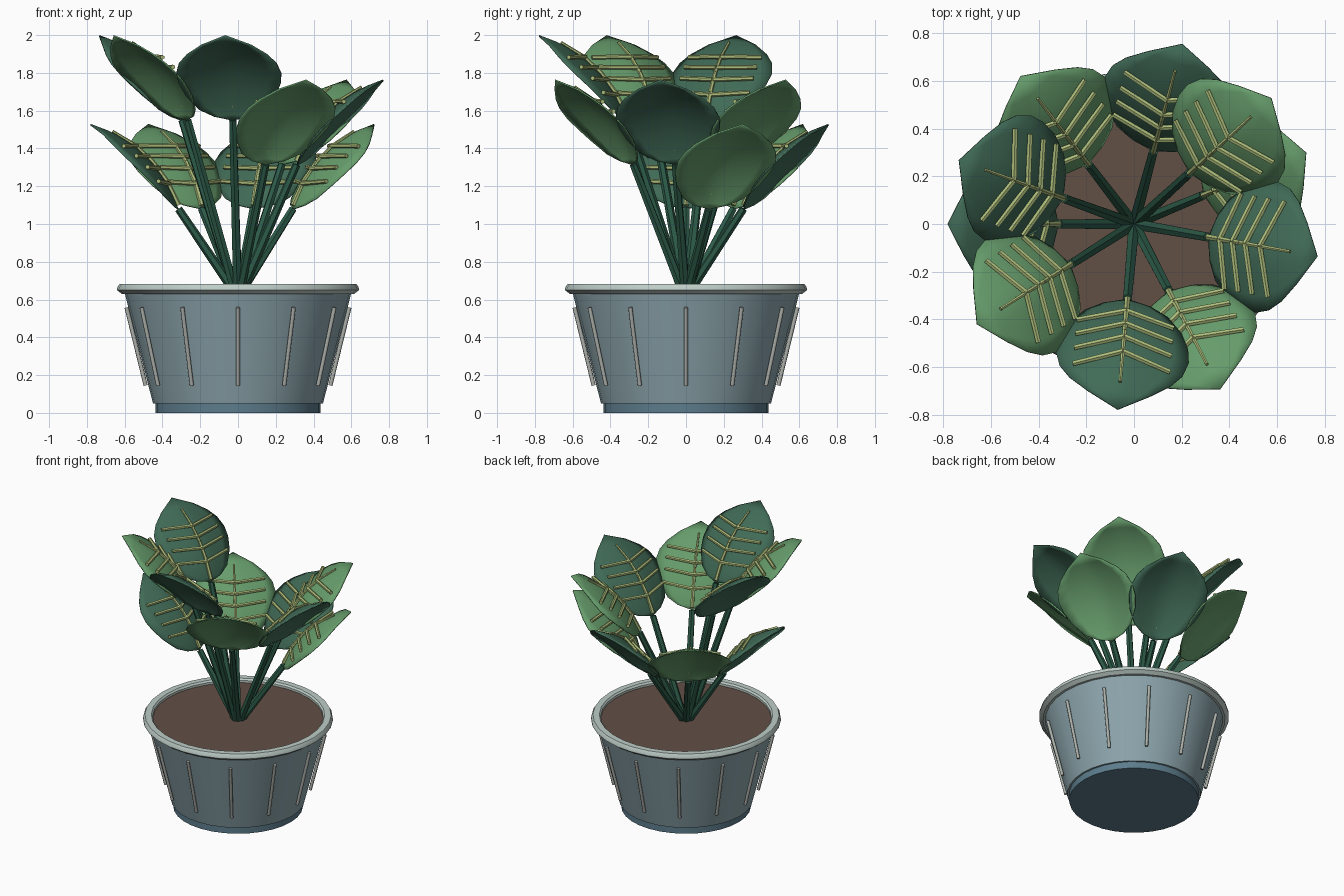
import bpy, bmesh, math
from mathutils import Vector, Matrix

cube = bpy.data.objects.get("Cube")
if cube:
    bpy.data.objects.remove(cube, do_unlink=True)


def material(name, rgb):
    lin = [((c / 255 + 0.055) / 1.055) ** 2.4 for c in rgb] + [1.0]
    m = bpy.data.materials.new(name)
    m.use_nodes = True
    m.diffuse_color = lin
    bsdf = next(n for n in m.node_tree.nodes if n.type == 'BSDF_PRINCIPLED')
    bsdf.inputs["Base Color"].default_value = lin
    return m


POT = material("pot blue grey", (140, 165, 172))
FOOT = material("foot slate blue", (92, 124, 140))
RIM = material("rim pale grey", (190, 205, 199))
RIB = material("rib warm grey", (172, 176, 170))
SOIL = material("soil brown", (97, 78, 69))
STEM = material("stem green", (44, 90, 72))
DARK = material("leaf dark green", (64, 106, 86))
LIGHT = material("leaf light green", (102, 156, 107))
VEIN = material("vein yellow green", (172, 188, 122))


def finish(bm, name, mat, smooth=30):
    me = bpy.data.meshes.new(name)
    bm.to_mesh(me)
    bm.free()
    ob = bpy.data.objects.new(name, me)
    bpy.context.scene.collection.objects.link(ob)
    me.materials.append(mat)
    bpy.ops.object.select_all(action='DESELECT')
    ob.select_set(True)
    bpy.context.view_layer.objects.active = ob
    if smooth:
        bpy.ops.object.shade_smooth_by_angle(angle=math.radians(smooth))
    return ob


def lathe(name, profile, mat, sides=32):
    """Revolve (radius, z) points about the z axis."""
    bm = bmesh.new()
    vs = [bm.verts.new((r, 0, z)) for r, z in profile]
    es = [bm.edges.new(p) for p in zip(vs, vs[1:])]
    bmesh.ops.spin(bm, geom=vs + es, cent=(0, 0, 0), axis=(0, 0, 1),
                   angle=math.tau, steps=sides, use_merge=True)
    bmesh.ops.remove_doubles(bm, verts=bm.verts, dist=1e-5)
    bmesh.ops.recalc_face_normals(bm, faces=bm.faces)
    return finish(bm, name, mat)


def rod(bm, a, b, r1, r2, sides=6):
    """Add a tapered rod from a to b."""
    d = b - a
    mat = Matrix.Translation((a + b) / 2) @ d.to_track_quat('Z', 'Y').to_matrix().to_4x4()
    bmesh.ops.create_cone(bm, cap_ends=True, segments=sides, radius1=r1,
                          radius2=r2, depth=d.length, matrix=mat)


# Pot
lathe("pot_foot", [(0, 0), (0.437, 0), (0.437, 0.055), (0, 0.055)], FOOT)
lathe("pot_body", [(0, 0.05), (0.45, 0.05), (0.60, 0.635), (0.57, 0.635), (0, 0.635)], POT)
lathe("pot_rim", [(0.575, 0.63), (0.615, 0.63), (0.641, 0.65), (0.639, 0.664),
                  (0.628, 0.682), (0.585, 0.682), (0.575, 0.67), (0.575, 0.63)], RIM)
lathe("soil", [(0, 0.64), (0.58, 0.64), (0.58, 0.654), (0, 0.654)], SOIL)

# Ribs around the pot
bm = bmesh.new()
for i in range(12):
    d = Vector((math.cos(i * math.tau / 12), math.sin(i * math.tau / 12), 0))
    rod(bm, d * 0.489 + Vector((0, 0, 0.145)), d * 0.59 + Vector((0, 0, 0.558)), 0.011, 0.011, 8)
finish(bm, "pot_ribs", RIB, 50)

# Leaf outline as (distance along the leaf, half width)
OUTLINE = [(0, 0.0), (0.05, 0.10), (0.13, 0.175), (0.28, 0.24), (0.42, 0.272),
           (0.54, 0.28), (0.66, 0.26), (0.76, 0.215), (0.87, 0.134), (1, 0.0)]
COLUMNS = 8


def leaf_point(angle, top, s, w, lift=0.0):
    """Point on the arched leaf at length s and sideways offset w."""
    off = 0.08 * 4 * s * (1 - s) - 0.07 * (abs(w) / 0.275) ** 1.4 + lift
    r = 0.315 + 0.465 * s - 0.695 * off
    z = top - 0.45 + 0.45 * s + 0.72 * off
    c, n = math.cos(angle), math.sin(angle)
    return Vector((r * c - w * n, r * n + w * c, z))


def make_leaf(i):
    angle = math.radians(22.5 + 137.5 * i)
    top = (1.53, 2.0, 1.765)[i % 3]

    # Stem
    bm = bmesh.new()
    foot = Vector((math.cos(angle) * 0.02, math.sin(angle) * 0.02, 0.645))
    rod(bm, foot, leaf_point(angle, top, 0, 0), 0.026, 0.021)
    finish(bm, f"stem_{i + 1}", STEM, 0)

    # Blade
    bm = bmesh.new()
    rows = [[bm.verts.new(leaf_point(angle, top, s, hw * (2 * k / COLUMNS - 1)))
             for k in range(COLUMNS + 1)] for s, hw in OUTLINE]
    for a, b in zip(rows, rows[1:]):
        for k in range(COLUMNS):
            bm.faces.new((a[k], b[k], b[k + 1], a[k + 1]))
    bmesh.ops.remove_doubles(bm, verts=bm.verts, dist=1e-5)
    bmesh.ops.recalc_face_normals(bm, faces=bm.faces)
    if sum(f.normal.z for f in bm.faces) < 0:
        bmesh.ops.reverse_faces(bm, faces=bm.faces)
    blade = finish(bm, f"leaf_{i + 1}", DARK if i % 2 else LIGHT, 40)
    solid = blade.modifiers.new("thickness", 'SOLIDIFY')
    solid.thickness = 0.008

    # Midrib and side veins
    bm = bmesh.new()
    steps = (0.02, 0.22, 0.42, 0.62, 0.83)
    for s0, s1 in zip(steps, steps[1:]):
        rod(bm, leaf_point(angle, top, s0, 0, 0.008), leaf_point(angle, top, s1, 0, 0.008),
            0.014 - 0.008 * s0, 0.014 - 0.008 * s1)
    for s in (0.20, 0.345, 0.475, 0.605):
        for side in (-1, 1):
            rod(bm, leaf_point(angle, top, s, 0, 0.011),
                leaf_point(angle, top, s + 0.075, side * 0.205, 0.014), 0.013, 0.012)
    finish(bm, f"leaf_veins_{i + 1}", VEIN, 0)


for i in range(10):
    make_leaf(i)
